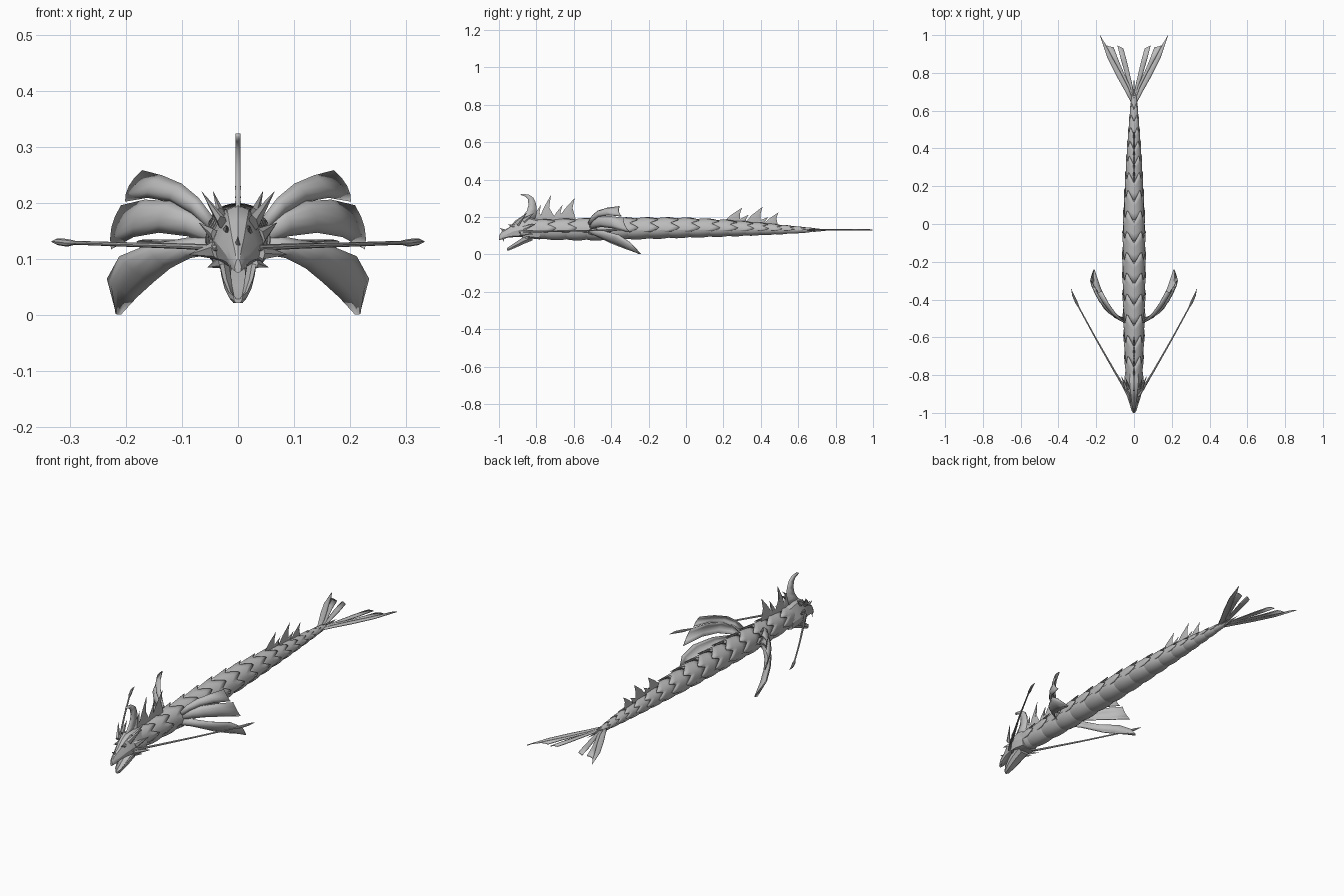
import bpy, bmesh, math
from mathutils import Vector

if "Cube" in bpy.data.objects:
    bpy.data.objects.remove(bpy.data.objects["Cube"])

grey = bpy.data.materials.new("pale grey")
grey.diffuse_color = (0.5, 0.5, 0.5, 1)
grey.use_nodes = True
grey.node_tree.nodes["Principled BSDF"].inputs["Base Color"].default_value = grey.diffuse_color


def make(name, verts, faces, angle=40, thick=0):
    me = bpy.data.meshes.new(name)
    me.from_pydata([tuple(v) for v in verts], [], faces)
    bm = bmesh.new()
    bm.from_mesh(me)
    bmesh.ops.recalc_face_normals(bm, faces=bm.faces)
    bm.to_mesh(me)
    bm.free()
    ob = bpy.data.objects.new(name, me)
    bpy.context.collection.objects.link(ob)
    me.materials.append(grey)
    if thick:
        m = ob.modifiers.new("thickness", 'SOLIDIFY')
        m.thickness, m.offset = thick, 0
    bpy.ops.object.select_all(action='DESELECT')
    ob.select_set(True)
    bpy.context.view_layer.objects.active = ob
    bpy.ops.object.shade_smooth_by_angle(angle=math.radians(angle))
    return ob


def grid(name, rows, closed=False, caps=False, **kw):
    n, verts, faces = len(rows[0]), [v for r in rows for v in r], []
    for i in range(len(rows) - 1):
        for j in range(n if closed else n - 1):
            k = (j + 1) % n
            faces.append((i * n + j, i * n + k, (i + 1) * n + k, (i + 1) * n + j))
    if caps:
        faces += [tuple(range(n)), tuple(range((len(rows) - 1) * n, len(rows) * n))]
    return make(name, verts, faces, **kw)


def lerp(keys, x):
    if x <= keys[0][0]:
        return keys[0][1:]
    for a, b in zip(keys, keys[1:]):
        if x <= b[0]:
            t = (x - a[0]) / (b[0] - a[0])
            return [p + (q - p) * t for p, q in zip(a[1:], b[1:])]
    return keys[-1][1:]


def mirror(pts, s):
    return [(p[0] * s, p[1], p[2]) for p in pts]


# body envelope: y, half width, centre z, height above, depth below
BODY = [(-.88, .036, .135, .05, .04), (-.75, .046, .13, .055, .05), (-.5, .055, .13, .063, .054),
        (-.2, .059, .132, .064, .048), (0, .056, .134, .061, .044), (.2, .046, .134, .05, .038),
        (.4, .035, .133, .035, .03), (.6, .02, .131, .017, .018), (.72, .008, .13, .006, .006)]


def skin(y, deg, f=1.0, yo=None):
    w, z, u, d = lerp(BODY, y)
    c, s = math.cos(math.radians(deg)), math.sin(math.radians(deg))
    return (w * f * c, y if yo is None else yo, z + (u if s > 0 else d) * f * s)


# inner body tube
grid("body_core", [[skin(-.87 + i * .04, a, .88) for a in range(0, 360, 20)] for i in range(40)],
     closed=True, caps=True)

# overlapping pointed back scales and rounded belly plates
ZIG = [(0, -.22), (38, .38), (56, -.05), (82, .42), (105, -.05)]
y, i = -.86, 0
while y < .66:
    L = .11 if y < 0 else .11 - .085 * y
    rows = []
    for t in (0, .35, .7, 1):
        row = []
        for a in range(-14, 195, 8):
            zig = lerp(ZIG, abs(a - 90))[0]
            yy = y + L * t * (1.12 + zig)
            row.append(skin(min(yy, .72), a, .88 + t * (.16 + .12 * max(zig, 0))))
        rows.append(row)
    grid(f"back_scale_{i}", rows, angle=50, thick=.003)
    rows = []
    for t in (0, .12, .35, .6, .85, 1, 1.08):
        f = .86 + .2 * math.sin(math.pi * min(1, .1 + t * .82)) ** .6
        rows.append([skin(y + L * t, a, f) for a in range(176, 365, 12)])
    grid(f"belly_plate_{i}", rows, angle=50)
    y, i = y + L, i + 1


# head and jaw lofts: y, half width, top z, bottom z
def loft(name, keys, section):
    return grid(name, [[(w * px, yy, b + (t - b) * pz) for px, pz in section] for yy, w, t, b in keys],
                closed=True, caps=True, angle=30)


HEADSEC = [(0, 1), (.45, .92), (.8, .62), (1, .4), (.85, .08), (.4, 0),
           (-.4, 0), (-.85, .08), (-1, .4), (-.8, .62), (-.45, .92)]
loft("head", [(-1, .006, .1, .076), (-.985, .014, .122, .08), (-.95, .024, .142, .09),
              (-.92, .034, .172, .092), (-.88, .043, .196, .092), (-.83, .052, .197, .085),
              (-.78, .046, .185, .08)], HEADSEC)
JAWSEC = [(-1, 1), (-.9, .4), (-.5, 0), (.5, 0), (.9, .4), (1, 1), (.75, .95), (.4, .55), (-.4, .55), (-.75, .95)]
loft("lower_jaw", [(-.957, .008, .034, .022), (-.945, .017, .042, .022), (-.91, .027, .066, .036),
                   (-.87, .033, .092, .055), (-.82, .036, .115, .075)], JAWSEC)


# spikes on the head, with a flattened hexagonal root
def spike(name, base, tip, r, n=6):
    b, t = Vector(base), Vector(tip)
    d = (t - b).normalized()
    u = d.cross(Vector((1, 0, .3))).normalized()
    v = d.cross(u)
    ring = [b + u * r * math.cos(k * math.tau / n) + v * r * .5 * math.sin(k * math.tau / n) for k in range(n)]
    make(name, ring + [t], [(k, (k + 1) % n, n) for k in range(n)] + [tuple(range(n))])


HEADSPIKES = [("brow_horn", (.028, -.905, .165), (.066, -.85, .222), .018),
              ("crown_horn", (.03, -.87, .18), (.045, -.81, .222), .015),
              ("cheek_spike", (.04, -.88, .115), (.088, -.815, .108), .017),
              ("jaw_spike", (.03, -.87, .095), (.055, -.83, .085), .012),
              ("temple_spike", (.04, -.87, .14), (.07, -.8, .165), .016),
              ("upper_fang", (.014, -.975, .09), (.013, -.978, .066), .006),
              ("brow_ridge", (.02, -.91, .15), (.02, -.955, .16), .012)]
for s, side in ((1, "right"), (-1, "left")):
    for nm, b, t, r in HEADSPIKES:
        spike(f"{nm}_{side}", mirror([b], s)[0], mirror([t], s)[0], r)
spike("nose_horn", (0, -.965, .122), (0, -.997, .142), .011)


# thin upright fins along the spine, ridge tapered towards its edge
def blade(name, prof, t=.005):
    n = len(prof)
    cy, cz = (sum(p[k] for p in prof) / n for k in (0, 1))
    verts = [(0, a, b) for a, b in prof] + [(t, cy, cz), (-t, cy, cz)]
    make(name, verts, [(k, (k + 1) % n, n + m) for k in range(n) for m in (0, 1)], angle=60)


# hooked head crest
grid("head_crest", [[(0, a, b), (0, c, d)] for a, b, c, d in
     [(-.895, .18, -.81, .18), (-.872, .205, -.8, .215), (-.85, .235, -.798, .245),
      (-.842, .265, -.803, .275), (-.846, .295, -.815, .302), (-.86, .31, -.84, .32), (-.885, .318, -.88, .324)]],
     thick=.009)

# back spines: base start, base length, tip y, tip z
for k, (b, l, ty, tz) in enumerate([(-.83, .07, -.775, .265), (-.79, .09, -.722, .318), (-.72, .07, -.66, .265),
                                    (-.69, .1, -.595, .302), (.2, .09, .3, .25), (.26, .06, .335, .212),
                                    (.31, .09, .41, .255), (.36, .06, .44, .2), (.41, .08, .495, .225)]):
    w, z, u, d = lerp(BODY, b + l / 2)
    zb = z + u * .85
    h = tz - zb
    blade(f"back_spine_{k}", [(b, zb), (b + (ty - b) * .42, zb + h * .5), (ty, tz),
                              (ty - .012, zb + h * .55), (b + l * .98, zb + h * .15), (b + l, zb)])


# fin lobes: strip between two edges, slightly cupped
def lobe(name, ea, eb, cup, s, thick=.004):
    cup = Vector(cup)
    rows = []
    for a, b in zip(ea, eb):
        a, b = Vector(a), Vector(b)
        rows.append(mirror([a.lerp(b, t) + cup * 4 * t * (1 - t) for t in (0, .25, .5, .75, 1)], s))
    grid(name, rows, thick=thick, angle=60)


PECTORAL = [
    ("upper", [(.045, -.52, .175), (.07, -.5, .208), (.1, -.47, .233), (.135, -.42, .248), (.17, -.355, .257)],
              [(.045, -.5, .15), (.08, -.49, .18), (.12, -.46, .203), (.16, -.41, .21), (.2, -.345, .203)]),
    ("middle", [(.045, -.51, .16), (.08, -.49, .185), (.12, -.465, .202), (.165, -.41, .205), (.207, -.335, .195)],
               [(.045, -.5, .13), (.09, -.485, .142), (.14, -.45, .148), (.185, -.39, .14), (.225, -.3, .118)]),
    ("lower", [(.045, -.5, .145), (.1, -.48, .135), (.16, -.44, .125), (.21, -.36, .105), (.232, -.3, .065), (.21, -.24, .003)],
              [(.045, -.52, .11), (.085, -.49, .103), (.12, -.45, .085), (.15, -.4, .06), (.18, -.33, .033), (.208, -.245, .003)])]
TAIL = [
    ("outer", [(.008, .63), (.045, .7), (.09, .78), (.14, .88), (.18, .998)],
              [(.003, .66), (.03, .72), (.07, .8), (.115, .88), (.153, .955)]),
    ("middle", [(.006, .65), (.03, .72), (.07, .8), (.108, .87), (.148, .945)],
               [(.002, .67), (.02, .73), (.05, .79), (.08, .86), (.108, .935)]),
    ("inner", [(.006, .65), (.02, .72), (.045, .79), (.066, .86), (.087, .945)],
              [(.0, .68), (.008, .73), (.022, .79), (.038, .86), (.057, .93)])]
for s, side in ((1, "right"), (-1, "left")):
    for nm, a, b in PECTORAL:
        lobe(f"side_fin_{nm}_{side}", a, b, (.008, -.01, 0), s)
    for nm, a, b in TAIL:
        lobe(f"tail_fin_{nm}_{side}", [(p, q, .13) for p, q in a], [(p, q, .13) for p, q in b], (0, 0, .003), s)
    # long whisker with a leaf-shaped tip
    path = [(.035, -.89, .12, .006), (.1, -.785, .123, .005), (.2, -.61, .126, .004), (.29, -.445, .129, .0035),
            (.305, -.415, .129, .007), (.322, -.378, .131, .006), (.332, -.345, .131, .001)]
    side_dir = Vector((.85, -.5, 0))
    grid(f"whisker_{side}", [mirror([Vector((px, py, pz)) + side_dir * r * math.cos(k * math.tau / 8)
         + Vector((0, 0, r * math.sin(k * math.tau / 8))) for k in range(8)], s) for px, py, pz, r in path],
         closed=True, caps=True)
# tail centre tip
spike("tail_tip", (0, .68, .13), (0, .78, .13), .011)
